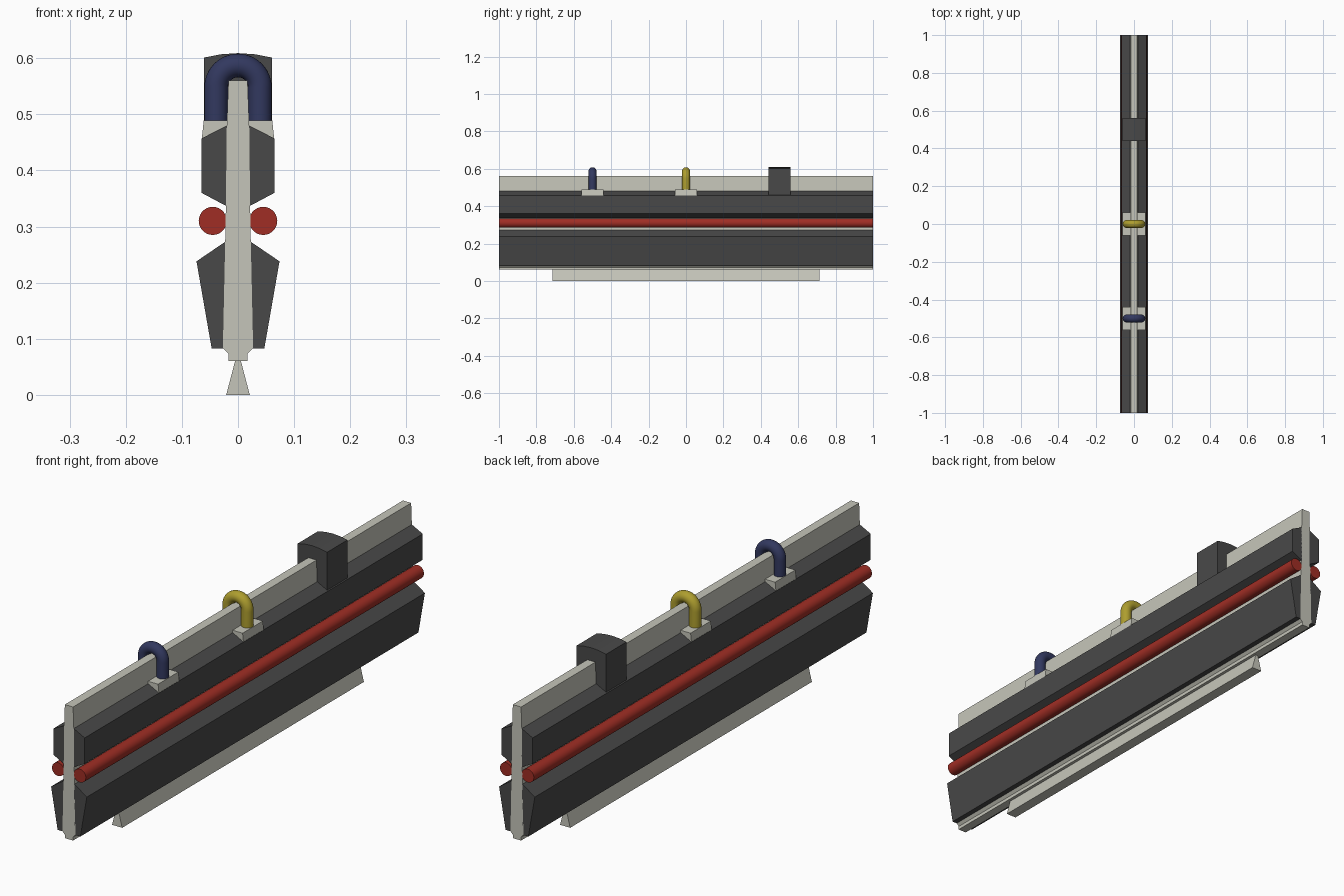
import bpy, bmesh, math
from mathutils import Vector

if "Cube" in bpy.data.objects:
    bpy.data.objects.remove(bpy.data.objects["Cube"])


def material(name, rgb):
    m = bpy.data.materials.new(name)
    m.diffuse_color = (*rgb, 1)
    m.use_nodes = True
    m.node_tree.nodes["Principled BSDF"].inputs["Base Color"].default_value = m.diffuse_color
    return m


STONE = material("pale_grey", (0.56, 0.56, 0.49))
DARK = material("dark_grey", (0.066, 0.066, 0.066))
RED = material("red", (0.35, 0.027, 0.018))
NAVY = material("navy", (0.032, 0.04, 0.115))
YELLOW = material("mustard", (0.42, 0.34, 0.028))


def finish(bm, name, mat, smooth=False):
    bmesh.ops.recalc_face_normals(bm, faces=bm.faces)
    me = bpy.data.meshes.new(name)
    bm.to_mesh(me)
    bm.free()
    me.materials.append(mat)
    ob = bpy.data.objects.new(name, me)
    bpy.context.collection.objects.link(ob)
    if smooth:
        bpy.ops.object.select_all(action='DESELECT')
        ob.select_set(True)
        bpy.context.view_layer.objects.active = ob
        bpy.ops.object.shade_smooth_by_angle(angle=math.radians(40))
    return ob


def prism(name, pts, y0, y1, mat):
    """Extrude an (x, z) outline along y."""
    bm = bmesh.new()
    a = [bm.verts.new((x, y0, z)) for x, z in pts]
    b = [bm.verts.new((x, y1, z)) for x, z in pts]
    bm.faces.new(a)
    bm.faces.new(b)
    n = len(pts)
    for i in range(n):
        j = (i + 1) % n
        bm.faces.new((a[i], a[j], b[j], b[i]))
    return finish(bm, name, mat)


def tube(name, path, r, mat, sides=28):
    """Sweep a circle along a list of (point, tangent, side axis)."""
    bm = bmesh.new()
    rings = []
    for p, t, s in path:
        u = t.cross(s)
        rings.append([bm.verts.new(p + r * (math.cos(k) * s + math.sin(k) * u))
                      for k in (2 * math.pi * i / sides for i in range(sides))])
    for a, b in zip(rings, rings[1:]):
        for i in range(sides):
            j = (i + 1) % sides
            bm.faces.new((a[i], a[j], b[j], b[i]))
    bm.faces.new(rings[0])
    bm.faces.new(rings[-1])
    return finish(bm, name, mat, True)


def symmetric(half):
    return half + [(-x, z) for x, z in reversed(half)]


# central blade and its tapered foot
prism("central_blade", symmetric([(0.017, 0.56), (0.02, 0.48), (0.022, 0.31), (0.027, 0.083),
                                  (0.017, 0.073), (0.017, 0.06)]), -1, 1, STONE)
prism("foot", symmetric([(0.005, 0.061), (0.021, 0.0)]), -0.715, 0.715, STONE)

# side panels and rods, mirrored left and right
X, Y, Z = Vector((1, 0, 0)), Vector((0, 1, 0)), Vector((0, 0, 1))
for side, s in (("left", -1), ("right", 1)):
    upper = [(0.018, 0.481), (0.065, 0.457), (0.065, 0.36), (0.018, 0.335)]
    lower = [(0.021, 0.274), (0.074, 0.238), (0.047, 0.083), (0.024, 0.083)]
    prism("upper_panel_" + side, [(s * x, z) for x, z in upper], -1, 1, DARK)
    prism("lower_panel_" + side, [(s * x, z) for x, z in lower], -1, 1, DARK)
    c = Vector((s * 0.045, 0, 0.31))
    tube("rod_" + side, [(c - Y, Y, X), (c + Y, Y, X)], 0.025, RED)
    # hook brackets resting on the sloped panel top
    pad = [(0.018, 0.489), (0.061, 0.489), (0.0645, 0.457), (0.018, 0.479)]
    for label, y in (("front", -0.5), ("middle", 0.0)):
        prism(f"bracket_{label}_{side}", [(s * x, z) for x, z in pad],
              y - 0.06, y + 0.06, STONE)

# U-shaped hooks over the blade
for label, y, mat in (("front", -0.5, NAVY), ("middle", 0.0, YELLOW)):
    R, zc = 0.039, 0.548
    path = [(Vector((R, y, 0.486)), Z, Y)]
    for i in range(25):
        a = math.pi * i / 24
        path.append((Vector((R * math.cos(a), y, zc + R * math.sin(a))),
                     Vector((-math.sin(a), 0, math.cos(a))), Y))
    path.append((Vector((-R, y, 0.486)), -Z, Y))
    tube("hook_" + label, path, 0.021, mat)

# block straddling the blade, with a slightly crowned top
block = [(0.0, 0.609), (0.03, 0.607), (0.061, 0.601), (0.061, 0.458), (0.015, 0.48)]
prism("saddle_block", block + [(-x, z) for x, z in reversed(block[1:])], 0.44, 0.56, DARK)
